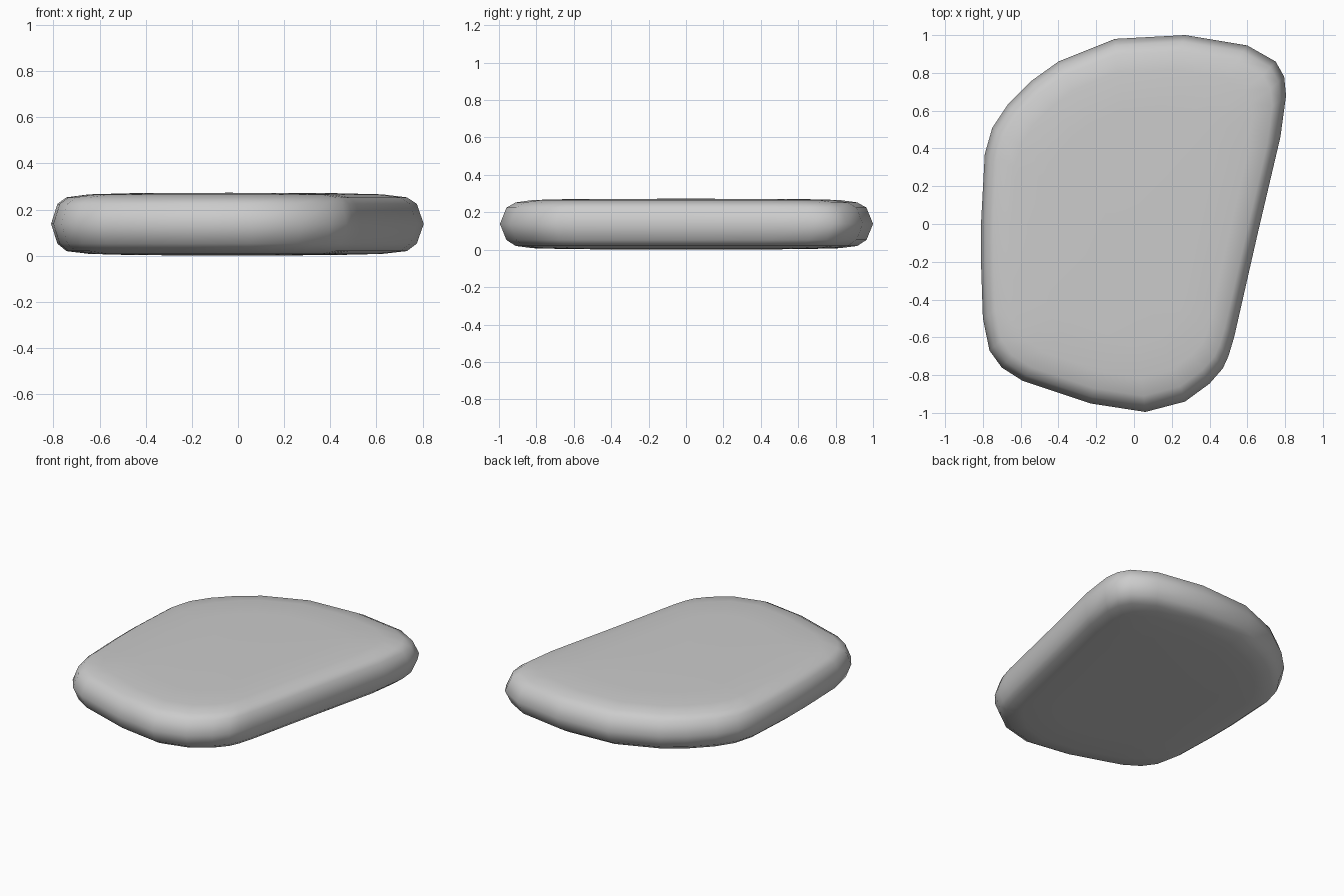
import bpy, bmesh

# Widest outline of the slab, seen from above
OUTLINE = [(-0.10, 0.98), (-0.40, 0.86), (-0.54, 0.76), (-0.67, 0.63), (-0.75, 0.51),
           (-0.79, 0.37), (-0.81, 0.0), (-0.81, -0.20), (-0.80, -0.50), (-0.765, -0.67),
           (-0.70, -0.76), (-0.59, -0.83), (-0.23, -0.95), (0.06, -0.995), (0.27, -0.94),
           (0.40, -0.845), (0.47, -0.765), (0.50, -0.70), (0.53, -0.60), (0.655, -0.05),
           (0.775, 0.46), (0.805, 0.68), (0.795, 0.78), (0.75, 0.86), (0.60, 0.945),
           (0.27, 1.0)]

# Edge rounding: (inset in x, inset in y, height), bottom to top
RINGS = [(0.34, 0.38, 0.003), (0.16, 0.18, 0.008), (0.065, 0.085, 0.02), (0.027, 0.035, 0.052),
         (0.0, 0.0, 0.138),
         (0.027, 0.035, 0.225), (0.065, 0.085, 0.253), (0.16, 0.18, 0.266), (0.34, 0.38, 0.271)]
CX, CY = -0.04, 0.0

bm = bmesh.new()
loops = []
for dx, dy, z in RINGS:
    sx, sy = 1 - dx / 0.75, 1 - dy
    loops.append([bm.verts.new((CX + (x - CX) * sx, CY + (y - CY) * sy, z))
                  for x, y in OUTLINE])

# Rounded rim
n = len(OUTLINE)
for a, b in zip(loops, loops[1:]):
    for i in range(n):
        j = (i + 1) % n
        bm.faces.new((a[i], a[j], b[j], b[i]))

# Gently domed top and bottom
for ring, z in ((loops[0], 0.0), (loops[-1], 0.273)):
    tip = bm.verts.new((CX, CY, z))
    for i in range(n):
        bm.faces.new((ring[i], ring[(i + 1) % n], tip))

bmesh.ops.recalc_face_normals(bm, faces=bm.faces)
for f in bm.faces:
    f.smooth = True
mesh = bpy.data.meshes.new("flat_stone")
bm.to_mesh(mesh)
bm.free()
stone = bpy.data.objects.new("flat_stone", mesh)
bpy.context.collection.objects.link(stone)
